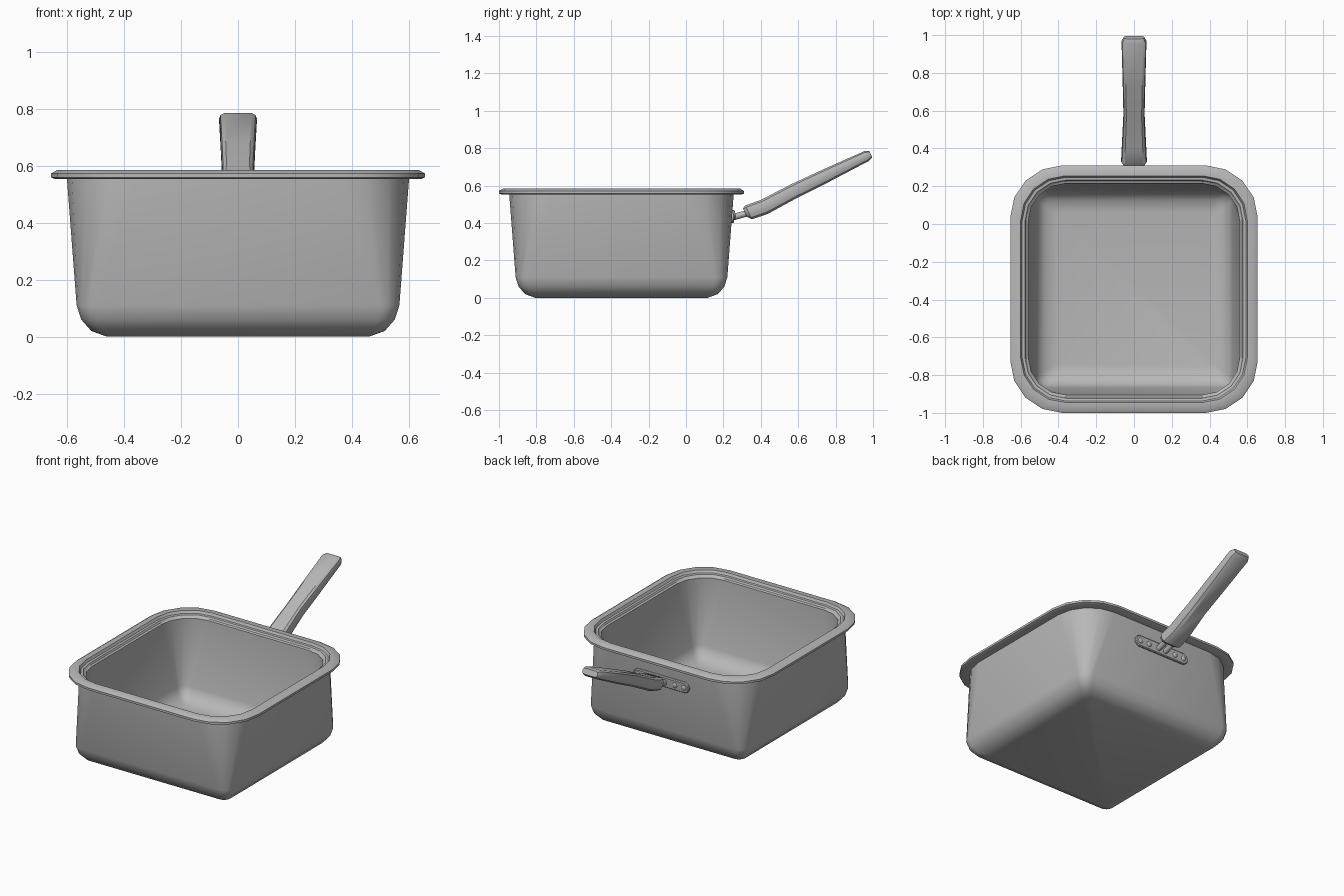
import bpy
import bmesh
import math
from mathutils import Vector, Matrix

if "Cube" in bpy.data.objects:
    bpy.data.objects.remove(bpy.data.objects["Cube"], do_unlink=True)

metal = bpy.data.materials.new("grey_metal")
metal.use_nodes = True
GREY = (0.48, 0.48, 0.48, 1.0)
metal.diffuse_color = GREY
metal.node_tree.nodes["Principled BSDF"].inputs["Base Color"].default_value = GREY

PAN_Y = -0.345


def finish(bm, name, angle=35):
    """Turn a bmesh into a named, shaded object."""
    bmesh.ops.recalc_face_normals(bm, faces=bm.faces[:])
    mesh = bpy.data.meshes.new(name)
    bm.to_mesh(mesh)
    bm.free()
    mesh.materials.append(metal)
    obj = bpy.data.objects.new(name, mesh)
    bpy.context.collection.objects.link(obj)
    bpy.ops.object.select_all(action="DESELECT")
    obj.select_set(True)
    bpy.context.view_layer.objects.active = obj
    bpy.ops.object.shade_smooth_by_angle(angle=math.radians(angle))
    return obj


def loft(rings, name, angle=35):
    """Skin a series of equal rings and cap both ends."""
    bm = bmesh.new()
    loops = [[bm.verts.new(p) for p in ring] for ring in rings]
    count = len(loops[0])
    for low, high in zip(loops, loops[1:]):
        for i in range(count):
            j = (i + 1) % count
            bm.faces.new((low[i], low[j], high[j], high[i]))
    bm.faces.new(loops[0][::-1])
    bm.faces.new(loops[-1])
    return finish(bm, name, angle)


def rounded_square(half, radius, z, steps=4):
    points = []
    for corner in range(4):
        middle = math.radians(45 + 90 * corner)
        cx = math.copysign(half - radius, math.cos(middle))
        cy = math.copysign(half - radius, math.sin(middle))
        for k in range(steps + 1):
            a = math.radians(90) * (corner + k / steps)
            points.append(Vector((cx + radius * math.cos(a),
                                  PAN_Y + cy + radius * math.sin(a), z)))
    return points


# Square pan: half width, corner radius, height, from underside over rim to floor
pan_profile = [
    (0.46, 0.03, 0.0), (0.515, 0.045, 0.02), (0.55, 0.06, 0.06), (0.566, 0.07, 0.11),
    (0.60, 0.235, 0.553),
    (0.64, 0.262, 0.552), (0.655, 0.275, 0.558), (0.655, 0.275, 0.572),
    (0.635, 0.262, 0.584), (0.60, 0.235, 0.584), (0.592, 0.23, 0.568),
    (0.578, 0.22, 0.566), (0.572, 0.215, 0.555), (0.56, 0.2, 0.55),
    (0.522, 0.06, 0.11), (0.505, 0.05, 0.07), (0.47, 0.04, 0.037), (0.41, 0.03, 0.025),
]
loft([rounded_square(*row) for row in pan_profile], "square_pan")

# Grip: y, z, thickness, half width along the rising axis
grip_stations = [
    (0.315, 0.457, 0.05, 0.056), (0.335, 0.457, 0.082, 0.068), (0.42, 0.487, 0.084, 0.064),
    (0.58, 0.572, 0.08, 0.056), (0.75, 0.654, 0.074, 0.06), (0.965, 0.758, 0.058, 0.066),
    (0.988, 0.768, 0.036, 0.054),
]


def grip_ring(y, z, thick, half):
    across, up = Vector((1, 0, 0)), Vector((0, -0.42, 0.9))
    h = thick / 2
    outline = [(0.72, 1), (0.93, 0.75), (1, 0.3), (1, -0.3), (0.9, -0.75), (0.62, -1)]
    outline += [(-a, b) for a, b in reversed(outline)]
    return [Vector((0, y, z)) + across * half * a + up * h * b for a, b in outline]


loft([grip_ring(*s) for s in grip_stations], "handle_grip", 30)

# Mounting plate with rounded ends, leaning with the wall
LEAN = Matrix.Translation((0, 0.244, 0.435)) @ Matrix.Rotation(-0.077, 4, "X")


def capsule(half_length, radius, depth):
    points = []
    for side in (1, -1):
        for k in range(9):
            a = math.pi * k / 8 - math.pi / 2
            points.append(LEAN @ Vector((side * (half_length - radius + radius * math.cos(a)),
                                         depth, side * radius * math.sin(a))))
    return points


loft([capsule(0.2, 0.035, -0.01), capsule(0.2, 0.035, 0.01), capsule(0.195, 0.03, 0.015)],
     "mounting_plate")

# Domed rivets on both ends of the plate
for side, label in ((1, "left"), (-1, "right")):
    for place, x in (("outer", 0.165), ("inner", 0.1)):
        bm = bmesh.new()
        bmesh.ops.create_uvsphere(bm, u_segments=12, v_segments=8, radius=0.017)
        move = LEAN @ Matrix.Translation((side * x, 0.014, 0)) @ Matrix.Diagonal((1, 0.5, 1, 1))
        bmesh.ops.transform(bm, matrix=move, verts=bm.verts[:])
        finish(bm, label + "_" + place + "_rivet")

# Twin rods joining plate and grip
start, end = Vector((0, 0.24, 0.428)), Vector((0, 0.34, 0.456))
axis = end - start
for side, label in ((1, "left"), (-1, "right")):
    bm = bmesh.new()
    bmesh.ops.create_cone(bm, cap_ends=True, segments=12, radius1=0.017, radius2=0.017,
                          depth=axis.length)
    turn = axis.to_track_quat("Z", "Y").to_matrix().to_4x4()
    centre = (start + end) / 2 + Vector((side * 0.026, 0, 0))
    bmesh.ops.transform(bm, matrix=Matrix.Translation(centre) @ turn, verts=bm.verts[:])
    finish(bm, label + "_handle_rod")
